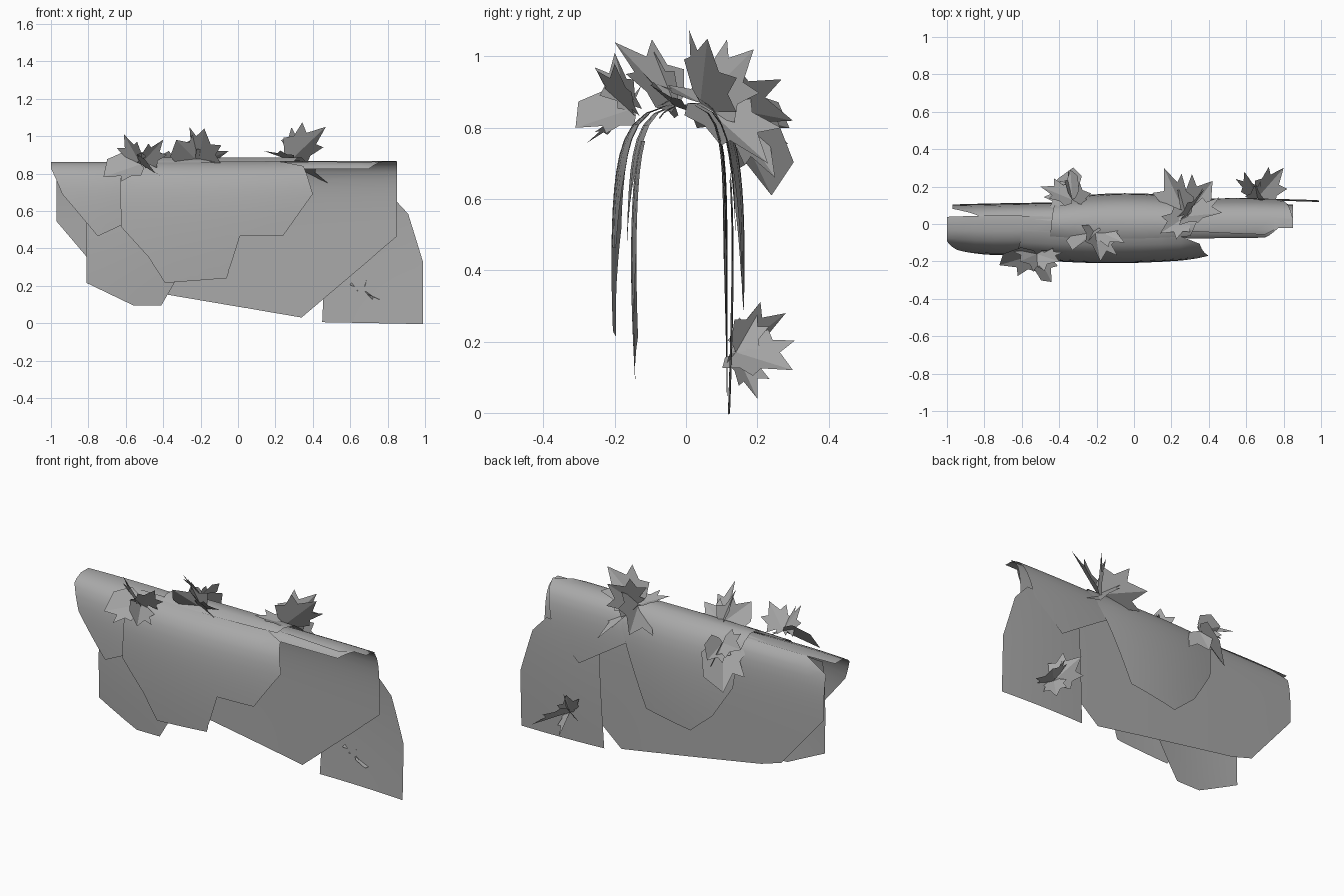
import bpy, bmesh
from math import exp, pi, sin
from mathutils import Vector

old = bpy.data.objects.get("Cube")
if old:
    bpy.data.objects.remove(old)

grey = bpy.data.materials.new("foliage grey")
grey.use_nodes = True
GREY = (.4, .4, .4, 1)
grey.diffuse_color = GREY
grey.node_tree.nodes["Principled BSDF"].inputs["Base Color"].default_value = GREY

RIDGE_HEIGHT = .865
BEND_RADIUS = .09
LEFT = Vector((1, 0, 0))
BACK = Vector((0, 1, 0))
UP = Vector((0, 0, 1))
RIGHT = -LEFT
FRONT = -BACK


def finish(bm, name, smooth):
    mesh = bpy.data.meshes.new(name)
    bm.to_mesh(mesh)
    bm.free()
    for polygon in mesh.polygons:
        polygon.use_smooth = smooth
    mesh.materials.append(grey)
    part = bpy.data.objects.new(name, mesh)
    bpy.context.scene.collection.objects.link(part)


def drape(point, reach, bulge, lift):
    """Bend a flat point over the ridge: y is the distance from the ridge line."""
    distance = abs(point.y)
    side = 1 if point.y > 0 else -1
    bend = 1 - exp(-distance / BEND_RADIUS)
    depth = reach * bend + bulge * sin(pi * min(distance, 1))
    height = RIDGE_HEIGHT - distance + BEND_RADIUS * bend + lift * (1 - bend)
    return Vector((point.x, side * depth, height))


def sheet(name, outline, reach, bulge=0, lift=0, bow=0):
    """Flat outline cut into a grid and hung over the ridge, back side positive.
    Bow draws the left and right edges in towards the ridge line."""
    bm = bmesh.new()
    bm.faces.new([bm.verts.new((x, distance, 0)) for x, distance in outline])
    for band in range(-20, 20):
        for spacing, direction in ((.05, BACK), (.1, LEFT)):
            bmesh.ops.bisect_plane(bm, geom=bm.verts[:] + bm.edges[:] + bm.faces[:],
                                   plane_co=direction * (band + .5) * spacing,
                                   plane_no=direction)
    bmesh.ops.triangulate(bm, faces=bm.faces[:])
    bm.normal_update()
    if sum(face.normal.z for face in bm.faces) < 0:
        bmesh.ops.reverse_faces(bm, faces=bm.faces[:])
    start = min(x for x, distance in outline)
    end = max(x for x, distance in outline)
    for vert in bm.verts:
        across = (2 * vert.co.x - start - end) / (end - start)
        vert.co = drape(vert.co, reach, bulge, lift)
        vert.co.y *= 1 - bow * across ** 2
    bmesh.ops.remove_doubles(bm, verts=bm.verts[:], dist=.003)
    finish(bm, name, True)


# Sheets hanging at the back
sheet("back_main_sheet",
      [(-.82, .04), (-.97, .13), (-.97, .41), (-.7, .73), (-.57, .77), (.34, .925),
       (.7, .62), (.85, .49), (.85, -.02), (.77, -.02), (.7, -.1), (.3, -.1),
       (-.5, .02)], reach=.117, bow=.1)
sheet("back_end_sheet",
      [(.45, .95), (.99, .96), (.99, .63), (.91, .37), (.82, .27), (.48, .3)],
      reach=.122, bulge=.012, bow=.05)
sheet("back_corner_sheet",
      [(.85, .02), (.78, .32), (.6, .48), (.25, .25), (.25, -.03), (.7, -.05)],
      reach=.13, bulge=.01, lift=.006, bow=.05)
sheet("back_middle_sheet",
      [(.38, .1), (.15, .62), (-.14, .67), (-.28, .55), (-.4, .36), (-.45, -.07),
       (.3, -.06)], reach=.145, bulge=.02, lift=.03, bow=.2)

# Sheets hanging at the front
sheet("front_lower_sheet",
      [(-.81, -.18), (-.81, -.74), (-.56, -.86), (-.41, -.86), (-.2, -.5),
       (-.2, -.18)], reach=.135, bulge=.02, bow=.1)
sheet("front_end_sheet",
      [(-1, .03), (-1, -.1), (-.94, -.26), (-.75, -.49), (-.6, -.42), (-.4, -.2),
       (-.4, .03)], reach=.155, bulge=.012, bow=.15)
sheet("front_main_sheet",
      [(-.6, -.02), (-.63, -.18), (-.625, -.44), (-.48, -.6), (-.39, -.74),
       (-.06, -.715), (.01, -.49), (.24, -.49), (.4, -.26), (.35, -.08), (.2, -.02)],
      reach=.19, bulge=.02, lift=.004, bow=.13)

# Lobed leaves, folded along the midrib
HALF_LEAF = [(.2, 0), (.17, .14), (.46, .2), (.33, .38), (.42, .7), (.19, .62)]
FOLD = .25


def leaf(name, base, tip, facing):
    base, tip = Vector(base), Vector(tip)
    along = tip - base
    side = along.cross(facing).normalized() * along.length
    raised = side.cross(along).normalized() * along.length * FOLD
    bm = bmesh.new()
    root, end = bm.verts.new(base), bm.verts.new(tip)
    for sign in (1, -1):
        edge = [bm.verts.new(base + along * v + (side * sign + raised) * u)
                for u, v in HALF_LEAF]
        bm.faces.new([root, *edge, end][::sign])
    bmesh.ops.triangulate(bm, faces=bm.faces[:])
    finish(bm, name, False)


def cluster(name, base, *leaves):
    for number, (tip, facing) in enumerate(leaves, 1):
        leaf(f"{name}_{number}", base, tip, facing)


cluster("ridge_leaf", (-.21, -.03, .86),
        ((-.18, -.2, 1.04), UP + BACK + LEFT),
        ((-.33, -.14, .98), UP + BACK + RIGHT),
        ((-.05, -.1, .92), UP + LEFT))
cluster("front_leaf", (-.52, -.16, .85),
        ((-.61, -.2, 1.01), FRONT + RIGHT),
        ((-.72, -.22, .78), FRONT + UP),
        ((-.44, -.31, .8), UP + LEFT),
        ((-.4, -.2, .98), FRONT + LEFT))
cluster("back_leaf", (-.33, .13, .84),
        ((-.5, .2, .87), UP + BACK),
        ((-.34, .29, .8), UP + RIGHT),
        ((-.41, .24, .61), BACK + RIGHT),
        ((-.3, .25, .66), BACK + LEFT))
cluster("crest_leaf", (.28, .04, .87),
        ((.47, .06, 1.05), UP + BACK),
        ((.38, .19, 1.02), BACK + RIGHT),
        ((.16, .3, .82), UP + RIGHT),
        ((.42, .23, .7), BACK + LEFT),
        ((.14, -.05, .92), UP))
cluster("low_leaf", (.66, .14, .17),
        ((.59, .28, .28), RIGHT + UP),
        ((.8, .3, .12), UP + LEFT),
        ((.69, .2, .04), BACK + LEFT),
        ((.64, .2, .3), BACK + RIGHT))
